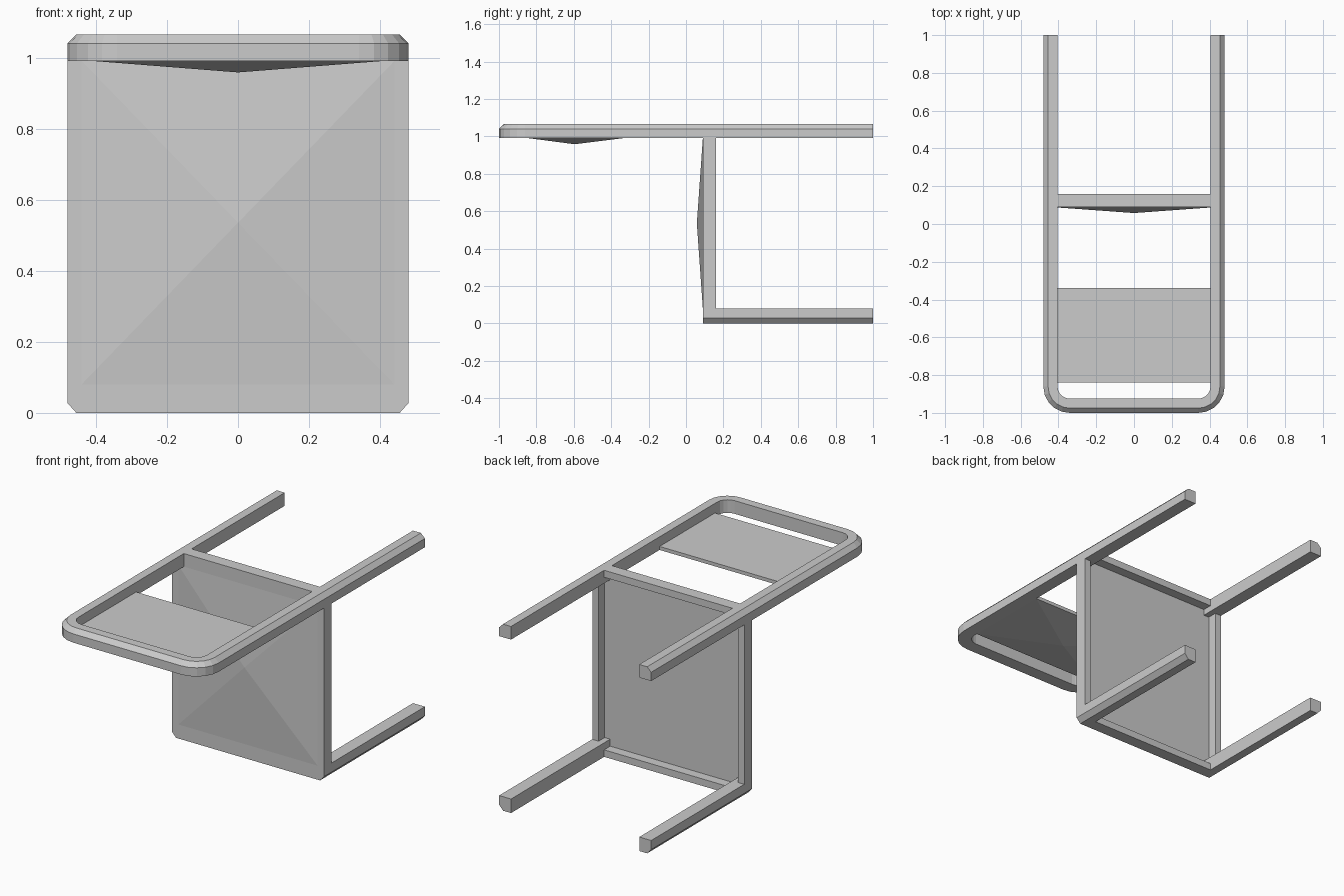
import bpy
import bmesh
import math

if "Cube" in bpy.data.objects:
    bpy.data.objects.remove(bpy.data.objects["Cube"])


def make(name, verts, faces):
    mesh = bpy.data.meshes.new(name)
    bm = bmesh.new()
    vs = [bm.verts.new(v) for v in verts]
    for f in faces:
        bm.faces.new([vs[i] for i in f])
    bmesh.ops.recalc_face_normals(bm, faces=bm.faces)
    bm.to_mesh(mesh)
    bm.free()
    ob = bpy.data.objects.new(name, mesh)
    bpy.context.collection.objects.link(ob)
    return ob


def loft(name, rings):
    """Skin a list of equal closed rings and cap both ends."""
    n = len(rings[0])
    verts = [p for ring in rings for p in ring]
    faces = [(k * n + i, k * n + (i + 1) % n, (k + 1) * n + (i + 1) % n, (k + 1) * n + i)
             for k in range(len(rings) - 1) for i in range(n)]
    faces += [tuple(range(n)), tuple(range(len(verts) - n, len(verts)))]
    return make(name, verts, faces)


def box(name, x0, x1, y0, y1, z0, z1):
    return loft(name, [[(x0, y0, z), (x1, y0, z), (x1, y1, z), (x0, y1, z)] for z in (z0, z1)])


def cushion(name, base, back, apex):
    """Flat panel with a shallow pyramid on its front side."""
    verts = back + base + [apex]
    faces = [(0, 1, 2, 3)]
    for i in range(4):
        j = (i + 1) % 4
        faces += [(i, j, 4 + j, 4 + i), (4 + i, 4 + j, 8)]
    return make(name, verts, faces)


# U-shaped upper frame: back legs and backrest in one chamfered rail
profile = [(0.065, 0.99), (0.14, 0.99), (0.14, 1.04), (0.115, 1.065), (0.065, 1.065)]
path = [(0.34, 1.0, 0)]
path += [(0.34, -0.86, -math.pi / 2 * i / 5) for i in range(6)]
path += [(-x, y, math.pi - a if a else math.pi) for x, y, a in reversed(path)]
loft("back_frame", [[(x + r * math.cos(a), y + r * math.sin(a), z) for r, z in profile]
                    for x, y, a in path])

# Front legs and seat side rails, one per side
for s, side in ((1, "right"), (-1, "left")):
    leg = [(0.405, 0), (0.455, 0), (0.48, 0.028), (0.48, 0.08), (0.405, 0.08)]
    loft("front_leg_" + side, [[(s * x, y, z) for x, z in leg] for y in (0.09, 1.0)])
    box("seat_side_rail_" + side, *sorted((s * 0.44, s * 0.48)), 0.09, 0.16, 0.08, 0.99)

# Seat front and rear rails
box("seat_front_rail", -0.405, 0.405, 0.09, 0.16, 0.0, 0.04)
box("seat_rear_rail", -0.405, 0.405, 0.09, 0.16, 1.025, 1.065)

# Flat seat board filling the frame
box("seat_board", -0.44, 0.44, 0.09, 0.105, 0.04, 1.025).data.update()

# Seat cushion
seat = [(-0.44, 0.08), (0.44, 0.08), (0.44, 0.99), (-0.44, 0.99)]
cushion("seat_cushion", [(x, 0.09, z) for x, z in seat],
        [(x, 0.1, z) for x, z in seat], (0, 0.058, 0.535))

# Backrest cushion
rest = [(-0.405, -0.84), (0.405, -0.84), (0.405, -0.34), (-0.405, -0.34)]
cushion("backrest_cushion", [(x, y, 0.99) for x, y in rest],
        [(x, y, 1.01) for x, y in rest], (0, -0.595, 0.958))
